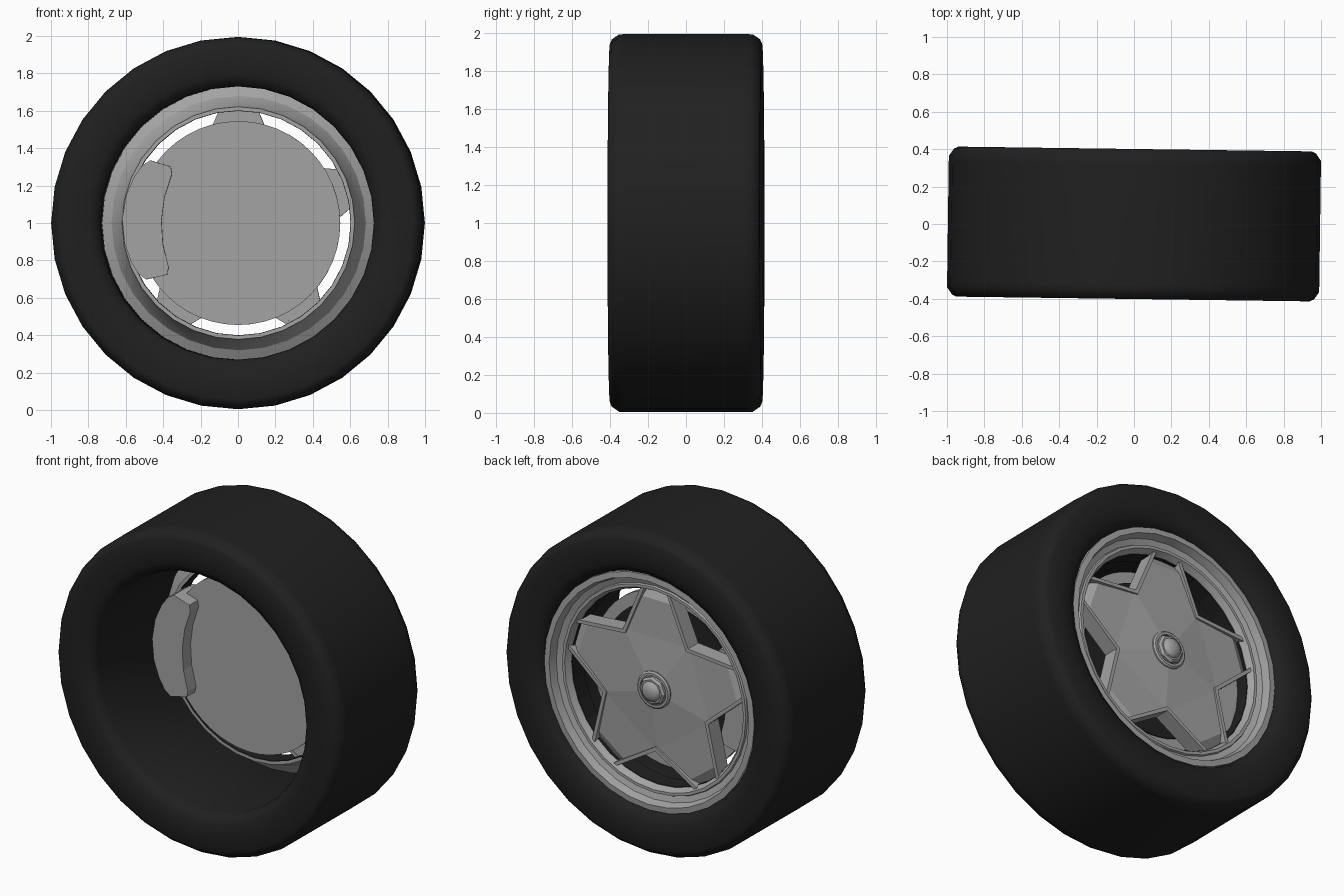
import bpy, bmesh, math
from mathutils import Matrix, Vector

if "Cube" in bpy.data.objects:
    bpy.data.objects.remove(bpy.data.objects["Cube"])

# whole wheel: axle along y, very slightly steered about z
PLACE = Matrix.Translation((0, 0, 1)) @ Matrix.Rotation(-0.0135, 4, 'Z')


def material(name, v):
    m = bpy.data.materials.new(name)
    m.diffuse_color = (v, v, v, 1)
    m.use_nodes = True
    m.node_tree.nodes["Principled BSDF"].inputs["Base Color"].default_value = m.diffuse_color
    return m


RUBBER = material("black_rubber", 0.0145)
METAL = material("grey_metal", 0.37)


def finish(name, bm, mat, smooth=None):
    bmesh.ops.remove_doubles(bm, verts=bm.verts, dist=1e-5)
    bmesh.ops.recalc_face_normals(bm, faces=bm.faces)
    bm.transform(PLACE)
    me = bpy.data.meshes.new(name)
    bm.to_mesh(me)
    bm.free()
    me.materials.append(mat)
    ob = bpy.data.objects.new(name, me)
    bpy.context.collection.objects.link(ob)
    if smooth:
        bpy.ops.object.select_all(action='DESELECT')
        ob.select_set(True)
        bpy.context.view_layer.objects.active = ob
        bpy.ops.object.shade_smooth_by_angle(angle=math.radians(smooth))
    return ob


def polar(r, deg, y):
    a = math.radians(deg)
    return Vector((r * math.cos(a), y, r * math.sin(a)))


def revolve(name, profile, mat, segs=32, smooth=None, closed=True):
    """Spin a list of (radius, y) around the axle."""
    bm = bmesh.new()
    rings = [[bm.verts.new(polar(r, 360 * i / segs, y)) for i in range(segs)]
             for r, y in profile]
    n = len(rings)
    for k in range(n if closed else n - 1):
        a, b = rings[k], rings[(k + 1) % n]
        for i in range(segs):
            j = (i + 1) % segs
            bm.faces.new((a[i], a[j], b[j], b[i]))
    if not closed:
        for ring in (rings[0], rings[-1]):
            bm.faces.new(ring)
    return finish(name, bm, mat, smooth)


def prism(bm, pts, y0, y1):
    """Extrude an outline between two y planes."""
    lo = [bm.verts.new((p.x, y0, p.z)) for p in pts]
    hi = [bm.verts.new((p.x, y1, p.z)) for p in pts]
    bm.faces.new(lo)
    bm.faces.new(hi)
    for i in range(len(pts)):
        j = (i + 1) % len(pts)
        bm.faces.new((lo[i], lo[j], hi[j], hi[i]))


# tyre: mirrored half profile
half = [(0.733, 0.0), (0.731, 0.335), (0.745, 0.372), (0.79, 0.395), (0.85, 0.401),
        (0.945, 0.401), (0.968, 0.39), (0.994, 0.352), (0.995, 0.32)]
revolve("tyre", half + [(r, -y) for r, y in reversed(half[1:])], RUBBER, smooth=60)

# stepped rim ring
revolve("rim", [(0.603, 0.16), (0.622, 0.16), (0.632, 0.22), (0.68, 0.295),
                (0.731, 0.322), (0.731, 0.355), (0.695, 0.358), (0.680, 0.310),
                (0.645, 0.298), (0.640, 0.310), (0.622, 0.310), (0.603, 0.275)],
        METAL, smooth=25)
# dark lining inside the rim barrel
revolve("barrel_lining", [(0.600, 0.162), (0.604, 0.162), (0.604, 0.268), (0.600, 0.268)], RUBBER)

# five-pointed star of spokes
V_R, TIP_R, TIP_W, BACK = 0.385, 0.612, 0.098, 0.20
bm = bmesh.new()


def face(*pts):
    bm.faces.new([bm.verts.new(p) for p in pts])


def at(p, y):
    return Vector((p.x, y, p.z))


centre = Vector((0, 0.315, 0))
for k in range(5):
    ang = 90 + 72 * k
    d, s = polar(1, ang, 0), polar(1, ang + 90, 0)
    va, vb = polar(V_R, ang - 36, 0), polar(V_R, ang + 36, 0)
    ta, tb = d * TIP_R - s * TIP_W, d * TIP_R + s * TIP_W
    ma, mb = va.lerp(ta, 0.78), vb.lerp(tb, 0.78)
    # front skin: hub facet, spoke, sunken tip
    face(centre, at(va, 0.285), at(vb, 0.285))
    face(at(va, 0.285), at(ma, 0.276), at(mb, 0.276), at(vb, 0.285))
    face(at(ma, 0.276), at(ta, 0.24), at(tb, 0.24), at(mb, 0.276))
    # back skin and side walls
    face(Vector((0, BACK, 0)), at(va, BACK), at(vb, BACK))
    face(at(va, BACK), at(ma, BACK), at(mb, BACK), at(vb, BACK))
    face(at(ma, BACK), at(ta, BACK), at(tb, BACK), at(mb, BACK))
    face(at(ta, BACK), at(tb, BACK), at(tb, 0.24), at(ta, 0.24))
    for v, m, t in ((va, ma, ta), (vb, mb, tb)):
        face(at(v, BACK), at(m, BACK), at(m, 0.276), at(v, 0.285))
        face(at(m, BACK), at(t, BACK), at(t, 0.24), at(m, 0.276))
finish("star_spokes", bm, METAL)

# raised rails along the spoke edges
bm = bmesh.new()
for k in range(5):
    ang = 90 + 72 * k
    d = polar(1, ang, 0)
    for side in (-1, 1):
        s = polar(1, ang + 90 * side, 0)
        v = polar(V_R, ang + 36 * side, 0)
        t = d * TIP_R + s * TIP_W
        prism(bm, [v * 1.004, t + s * 0.003, t - s * 0.02, v * 0.935], BACK - 0.004, 0.296)
finish("spoke_rails", bm, METAL)

# hub ring, octagonal nut and domed cap
revolve("hub_ring", [(0.115, 0.27), (0.115, 0.312), (0.105, 0.320), (0.09, 0.320), (0.09, 0.27)],
        METAL, 24)
revolve("hub_nut", [(0.088, 0.28), (0.088, 0.326), (0.075, 0.338), (0.06, 0.338), (0.06, 0.28)],
        METAL, 8)
revolve("hub_cap", [(0.063, 0.29), (0.063, 0.336), (0.054, 0.350), (0.036, 0.360), (0.014, 0.364)],
        METAL, 16, smooth=50, closed=False)

# brake disc, dark shield on its back, and its carrier
revolve("brake_disc", [(0.545, 0.11), (0.545, 0.145)], METAL, 48, closed=False)
revolve("disc_shield", [(0.475, 0.14), (0.475, 0.152)], RUBBER, 48, closed=False)
revolve("disc_carrier", [(0.14, 0.14), (0.14, 0.205)], METAL, 16, closed=False)

# brake caliper: outline mirrored about its own middle
arc = [(0.62, 0), (0.617, 12), (0.608, 22), (0.598, 29), (0.577, 33.5),
       (0.47, 38), (0.44, 34.5), (0.418, 18), (0.41, 0)]
outline = arc + [(r, -a) for r, a in reversed(arc[1:-1])]
bm = bmesh.new()
prism(bm, [polar(r, 178 - a, 0) for r, a in outline], 0.03, 0.185)
finish("brake_caliper", bm, METAL)
